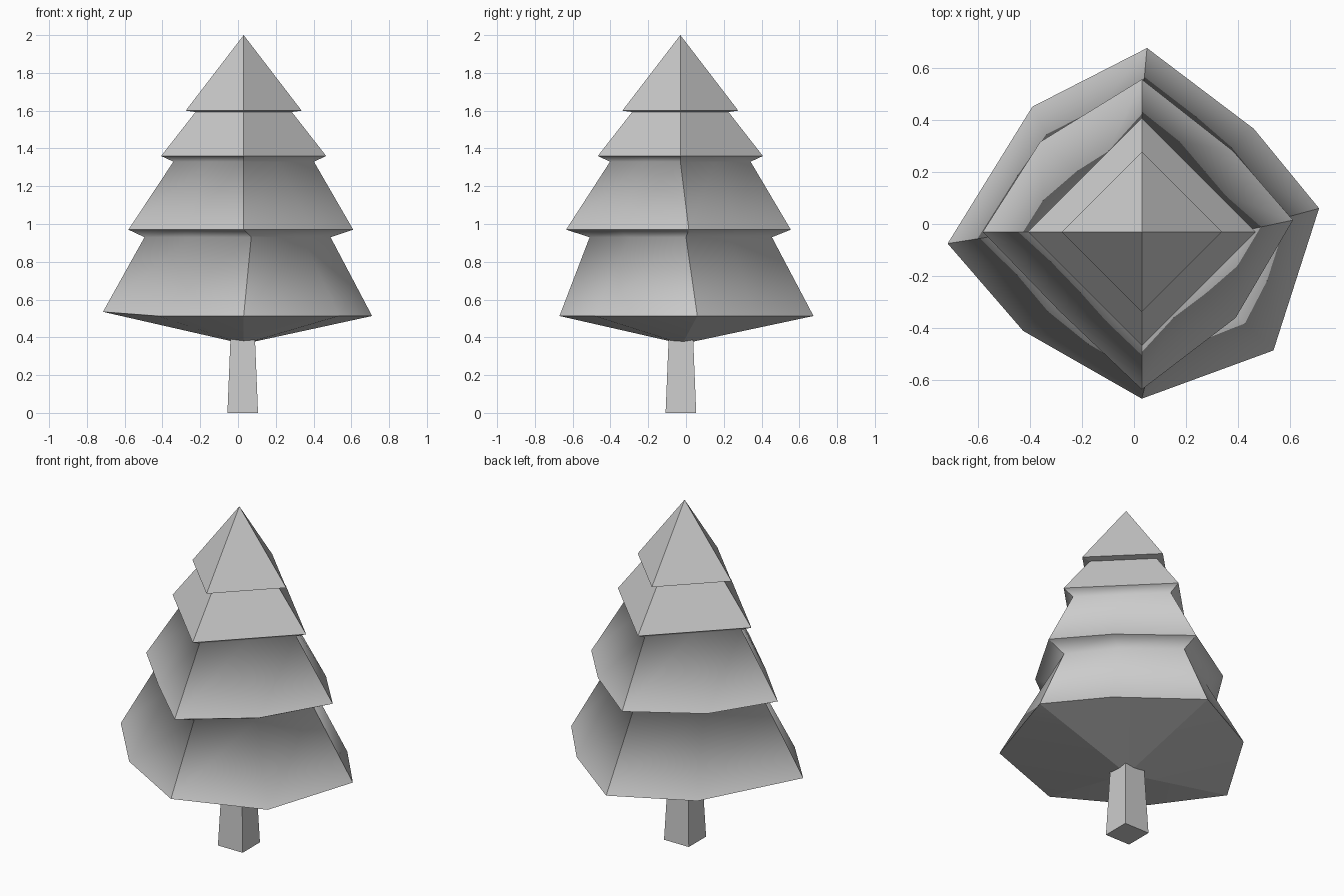
import bpy, bmesh

if "Cube" in bpy.data.objects:
    bpy.data.objects.remove(bpy.data.objects["Cube"])

CX, CY = 0.03, -0.03


def diamond(z, r, mid_scale=1.0):
    """Four-sided ring with an extra point halfway along each side."""
    corners = [(-r, 0), (0, r), (r, 0), (0, -r)]
    ring = []
    for i, (x, y) in enumerate(corners):
        nx, ny = corners[(i + 1) % 4]
        ring.append((CX + x, CY + y, z))
        ring.append((CX + (x + nx) / 2 * mid_scale, CY + (y + ny) / 2 * mid_scale, z))
    return ring


def flat(z, pts):
    return [(x, y, z) for x, y in pts]


def finish(name, bm):
    bmesh.ops.recalc_face_normals(bm, faces=bm.faces[:])
    me = bpy.data.meshes.new(name)
    bm.to_mesh(me)
    bm.free()
    ob = bpy.data.objects.new(name, me)
    bpy.context.collection.objects.link(ob)
    return ob


# Foliage: stacked rings from the tip down, even points are the hard corners
lower_skirt = flat(0.97, [(-0.58, -0.03), (-0.36, 0.315), (0.03, 0.555), (0.38, 0.28),
                          (0.61, 0.015), (0.39, -0.36), (0.03, -0.635), (-0.285, -0.335)])
waist = flat(0.93, [(-0.495, -0.04), (-0.29, 0.25), (0.03, 0.455), (0.305, 0.235),
                    (0.49, 0.0), (0.34, -0.30), (0.07, -0.51), (-0.26, -0.28)])
hem = flat(0.513, [(-0.715, -0.075), (-0.39, 0.45), (0.05, 0.675), (0.46, 0.365),
                   (0.71, 0.06), (0.535, -0.485), (0.03, -0.67), (-0.425, -0.41)])
hem[0] = (-0.715, -0.075, 0.535)

rings = [(diamond(1.6, 0.307), True), (diamond(1.593, 0.255), True),
         (diamond(1.36, 0.437), True), (diamond(1.33, 0.372), False),
         (lower_skirt, True), (waist, False), (hem, True)]

bm = bmesh.new()
tip = bm.verts.new((CX, CY, 2.0))
bottom = bm.verts.new((CX, CY + 0.01, 0.365))
loops = [[bm.verts.new(p) for p in ring] for ring, _ in rings]
for i in range(8):
    j = (i + 1) % 8
    bm.faces.new((tip, loops[0][i], loops[0][j]))
    bm.faces.new((bottom, loops[-1][j], loops[-1][i]))
    for a, b in zip(loops, loops[1:]):
        bm.faces.new((a[i], b[i], b[j], a[j]))
for f in bm.faces:
    f.smooth = True

# Hard creases down the corners and along the tier edges
for i in range(0, 8, 2):
    column = [tip] + [l[i] for l in loops] + [bottom]
    for a, b in zip(column, column[1:]):
        bm.edges.get((a, b)).smooth = False
for loop, (_, hard) in zip(loops, rings):
    if hard:
        for i in range(8):
            bm.edges.get((loop[i], loop[(i + 1) % 8])).smooth = False
finish("foliage", bm)

# Trunk: tapered square post
bm = bmesh.new()
bmesh.ops.create_cube(bm, size=1)
for v in bm.verts:
    half = 0.065 if v.co.z > 0 else 0.081
    v.co = (0.025 + half * 2 * v.co.x, -0.027 + half * 2 * v.co.y, 0.39 if v.co.z > 0 else 0)
finish("trunk", bm)
